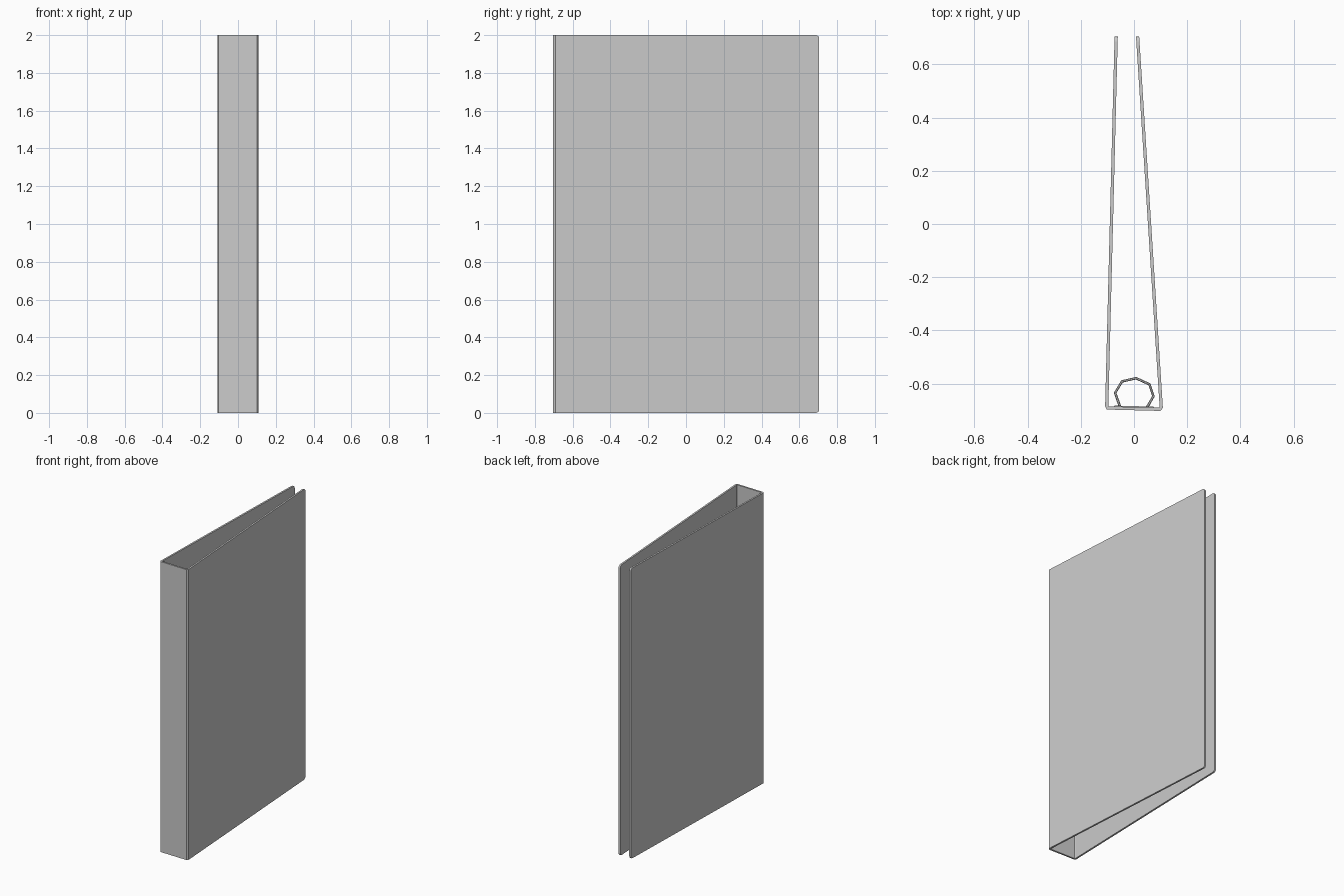
import bpy, bmesh, math

if "Cube" in bpy.data.objects:
    bpy.data.objects.remove(bpy.data.objects["Cube"])

H = 2.0
T = 0.012  # board thickness


def new_object(name, bm):
    mesh = bpy.data.meshes.new(name)
    bm.to_mesh(mesh)
    bm.free()
    ob = bpy.data.objects.new(name, mesh)
    bpy.context.collection.objects.link(ob)
    return ob


def cover_outline(hinge, edge, r=0.018, steps=4):
    """Cover sheet outline with rounded free corners, from hinge bottom to hinge top."""
    length = math.dist(hinge, edge)
    outline = []
    for cz, start in ((r, -90), (H - r, 0)):
        for i in range(steps + 1):
            a = math.radians(start + 90 * i / steps)
            t = (length - r + r * math.cos(a)) / length
            outline.append((hinge[0] + (edge[0] - hinge[0]) * t,
                            hinge[1] + (edge[1] - hinge[1]) * t,
                            cz + r * math.sin(a)))
    return outline


# Folded cover: left board, spine, right board in one sheet
fold = [(-0.1025, -0.684), (-0.099, -0.692), (0.097, -0.697), (0.1025, -0.690)]
bm = bmesh.new()
low = [bm.verts.new((x, y, 0)) for x, y in fold]
top = [bm.verts.new((x, y, H)) for x, y in fold]
for i in range(3):
    bm.faces.new((low[i], low[i + 1], top[i + 1], top[i]))
for i, edge in ((0, (-0.067, 0.705)), (3, (0.0135, 0.705))):
    outline = [bm.verts.new(p) for p in cover_outline(fold[i], edge)]
    bm.faces.new([low[i]] + outline + [top[i]])
bmesh.ops.recalc_face_normals(bm, faces=bm.faces)
binder = new_object("binder_cover", bm)
mod = binder.modifiers.new("board", 'SOLIDIFY')
mod.thickness = T
mod.offset = 0
mod.use_even_offset = True

# Metal plate along the inside of the spine
plate_profile = [(-0.078, -0.689), (0.078, -0.692), (0.072, -0.687), (-0.072, -0.683)]
bm = bmesh.new()
face = bm.faces.new([bm.verts.new((x, y, 0.2)) for x, y in plate_profile])
ext = bmesh.ops.extrude_face_region(bm, geom=[face])
bmesh.ops.translate(bm, vec=(0, 0, 1.6),
                    verts=[v for v in ext["geom"] if isinstance(v, bmesh.types.BMVert)])
bmesh.ops.recalc_face_normals(bm, faces=bm.faces)
new_object("ring_plate", bm)

# Low-poly rings standing on the plate
ring_path = [(-0.053, -0.686), (-0.071, -0.635), (-0.045, -0.592), (0.008, -0.580),
             (0.058, -0.603), (0.073, -0.648), (0.050, -0.688)]
for n, z in enumerate((0.26, 1.0, 1.74)):
    curve = bpy.data.curves.new(f"ring_{n + 1}", 'CURVE')
    curve.dimensions = '3D'
    curve.bevel_depth = 0.005
    curve.bevel_resolution = 1
    curve.use_fill_caps = True
    spline = curve.splines.new('POLY')
    spline.points.add(len(ring_path) - 1)
    for p, (x, y) in zip(spline.points, ring_path):
        p.co = (x, y, z, 1)
    spline.use_smooth = False
    ring = bpy.data.objects.new(f"ring_{n + 1}", curve)
    bpy.context.collection.objects.link(ring)
